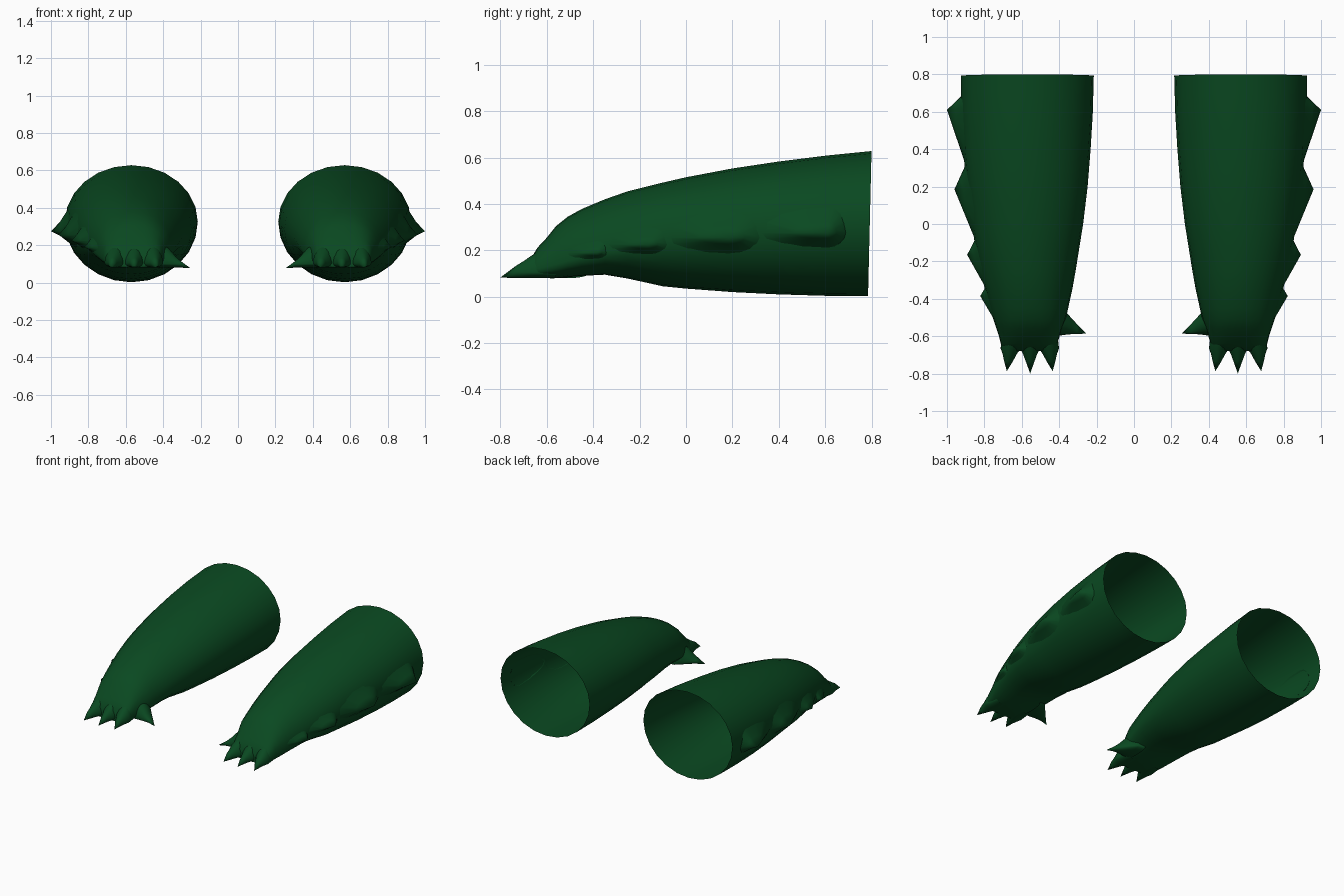
import bpy, bmesh, math
from mathutils import Vector

if "Cube" in bpy.data.objects:
    bpy.data.objects.remove(bpy.data.objects["Cube"])

green = bpy.data.materials.new("dark_green")
green.diffuse_color = (0.003, 0.066, 0.015, 1)
green.use_nodes = True
green.node_tree.nodes["Principled BSDF"].inputs["Base Color"].default_value = green.diffuse_color
N = 24


def lerp(table, y):
    """Interpolate rows (key, values...) sorted by descending key."""
    for a, b in zip(table, table[1:]):
        if a[0] >= y >= b[0]:
            t = (a[0] - y) / (a[0] - b[0])
            return [p + (q - p) * t for p, q in zip(a[1:], b[1:])]
    return list(table[-1][1:])


def ring(center, side, half, zb, zt, zw, power=1.0):
    """Egg-shaped section, widest at height zw; power < 1 squares it off."""
    pts = []
    for i in range(N):
        a = 2 * math.pi * i / N
        c, s = math.cos(a), math.sin(a)
        c = math.copysign(abs(c) ** power, c)
        s = math.copysign(abs(s) ** power, s)
        p = Vector(center) + Vector(side) * half * c
        p.z = zw + s * ((zt - zw) if s > 0 else (zw - zb))
        pts.append(p)
    return pts


def loft(bm, rings, tip=None):
    rows = [[bm.verts.new(p) for p in r] for r in rings]
    n = len(rows[0])
    for a, b in zip(rows, rows[1:]):
        for i in range(n):
            j = (i + 1) % n
            bm.faces.new((a[i], a[j], b[j], b[i]))
    if tip is None:
        bm.faces.new(rows[-1])
    else:
        t = bm.verts.new(tip)
        for i in range(n):
            bm.faces.new((rows[-1][i], rows[-1][(i + 1) % n], t))


def finish(name, bm):
    bmesh.ops.recalc_face_normals(bm, faces=bm.faces)
    me = bpy.data.meshes.new(name)
    bm.to_mesh(me)
    bm.free()
    me.materials.append(green)
    ob = bpy.data.objects.new(name, me)
    bpy.context.collection.objects.link(ob)
    bpy.ops.object.select_all(action='DESELECT')
    ob.select_set(True)
    bpy.context.view_layer.objects.active = ob
    bpy.ops.object.shade_smooth_by_angle(angle=math.radians(60))
    ob.modifiers.new("other_side", 'MIRROR')  # left arm


# Arm sleeve: y, inner x, outer x, bottom z, top z, widest z, squareness
BODY = [
    (0.80, 0.215, 0.925, 0.002, 0.628, 0.325, 1),
    (0.60, 0.220, 0.924, 0.004, 0.608, 0.315, 1),
    (0.40, 0.232, 0.914, 0.010, 0.583, 0.300, 1),
    (0.20, 0.248, 0.895, 0.020, 0.553, 0.285, 1),
    (0.00, 0.272, 0.867, 0.035, 0.515, 0.265, 1),
    (-0.10, 0.288, 0.852, 0.045, 0.492, 0.250, 1),
    (-0.25, 0.312, 0.822, 0.078, 0.455, 0.220, 1),
    (-0.35, 0.330, 0.797, 0.095, 0.420, 0.195, 0.97),
    (-0.45, 0.352, 0.770, 0.090, 0.378, 0.170, 0.92),
    (-0.51, 0.365, 0.752, 0.084, 0.345, 0.155, 0.87),
    (-0.56, 0.385, 0.735, 0.080, 0.305, 0.140, 0.8),
    (-0.60, 0.398, 0.722, 0.080, 0.255, 0.130, 0.73),
    (-0.64, 0.410, 0.712, 0.080, 0.212, 0.120, 0.66),
    (-0.678, 0.425, 0.695, 0.082, 0.150, 0.110, 0.6),
]
ys = sorted({r[0] for r in BODY} | {0.7, 0.5, 0.3, 0.1}, reverse=True)
rings = []
for y in ys:
    xi, xo, zb, zt, zw, pw = lerp(BODY, y)
    pts = ring(((xi + xo) / 2, y, 0), (1, 0, 0), (xo - xi) / 2, zb, zt, zw, pw)
    if y == 0.80:  # slightly slanted open rim
        for p in pts:
            p.y += 0.015 * (p.z - 0.628) / 0.626
    rings.append(pts)
bm = bmesh.new()
loft(bm, rings)
finish("arm_sleeve", bm)


def on_sleeve(y, z):
    """Point on the outer side of the sleeve."""
    xi, xo, zb, zt, zw, pw = lerp(BODY, y)
    h = (z - zw) / ((zt - zw) if z > zw else (zw - zb))
    x = (xi + xo) / 2 + (xo - xi) / 2 * math.sqrt(max(0, 1 - h * h))
    return Vector((x - 0.004, y, z))


# Outer fins: back y, tip y, front y, tip x, tip z
bm = bmesh.new()
for yb, yt, yf, xt, zt in ((0.69, 0.61, 0.32, 1.0, 0.275), (0.32, 0.185, -0.08, 0.96, 0.255),
                           (-0.08, -0.165, -0.34, 0.892, 0.225), (-0.34, -0.385, -0.53, 0.822, 0.19)):
    size = (yb - yf) / 0.37
    tip = Vector((xt, yt, zt))
    base = []
    for i in range(16):
        a = 2 * math.pi * i / 16
        c, s = math.cos(a), math.sin(a)
        y = yt + c * ((yb - yt) if c > 0 else (yt - yf))
        z = zt + s * size * (0.12 if s > 0 else 0.065)
        base.append(on_sleeve(y, z))
    middle = []
    for p in base:  # slightly hollow flanks
        q = p.lerp(tip, 0.5)
        q.z += (zt - q.z) * 0.2
        middle.append(q)
    loft(bm, [base, middle], tip)
finish("outer_fins", bm)

# Three front claws
bm = bmesh.new()
for x0, x1, yt in ((0.462, 0.435, -0.787), (0.556, 0.555, -0.80), (0.652, 0.68, -0.787)):
    secs = []
    for y, half, zt in ((-0.56, 0.050, 0.230), (-0.62, 0.056, 0.205), (-0.665, 0.054, 0.178),
                        (-0.695, 0.038, 0.157), (-0.735, 0.023, 0.132)):
        t = max(0, (-0.62 - y) / 0.17)
        secs.append(ring((x0 + (x1 - x0) * t, y, 0), (1, 0, 0), half, 0.08, zt, 0.105))
    loft(bm, secs, (x1, yt, 0.083))
finish("front_claws", bm)

# Thumb claw on the inner side: x, front y, back y, top z
bm = bmesh.new()
secs = []
for x, yf, yb, zt in ((0.45, -0.60, -0.42, 0.235), (0.40, -0.597, -0.43, 0.21),
                      (0.365, -0.592, -0.468, 0.178), (0.335, -0.589, -0.503, 0.142),
                      (0.305, -0.588, -0.535, 0.114)):
    secs.append(ring((x, (yf + yb) / 2, 0), (0, 1, 0), (yb - yf) / 2, 0.08, zt, 0.10))
loft(bm, secs, (0.255, -0.586, 0.078))
finish("thumb_claw", bm)
